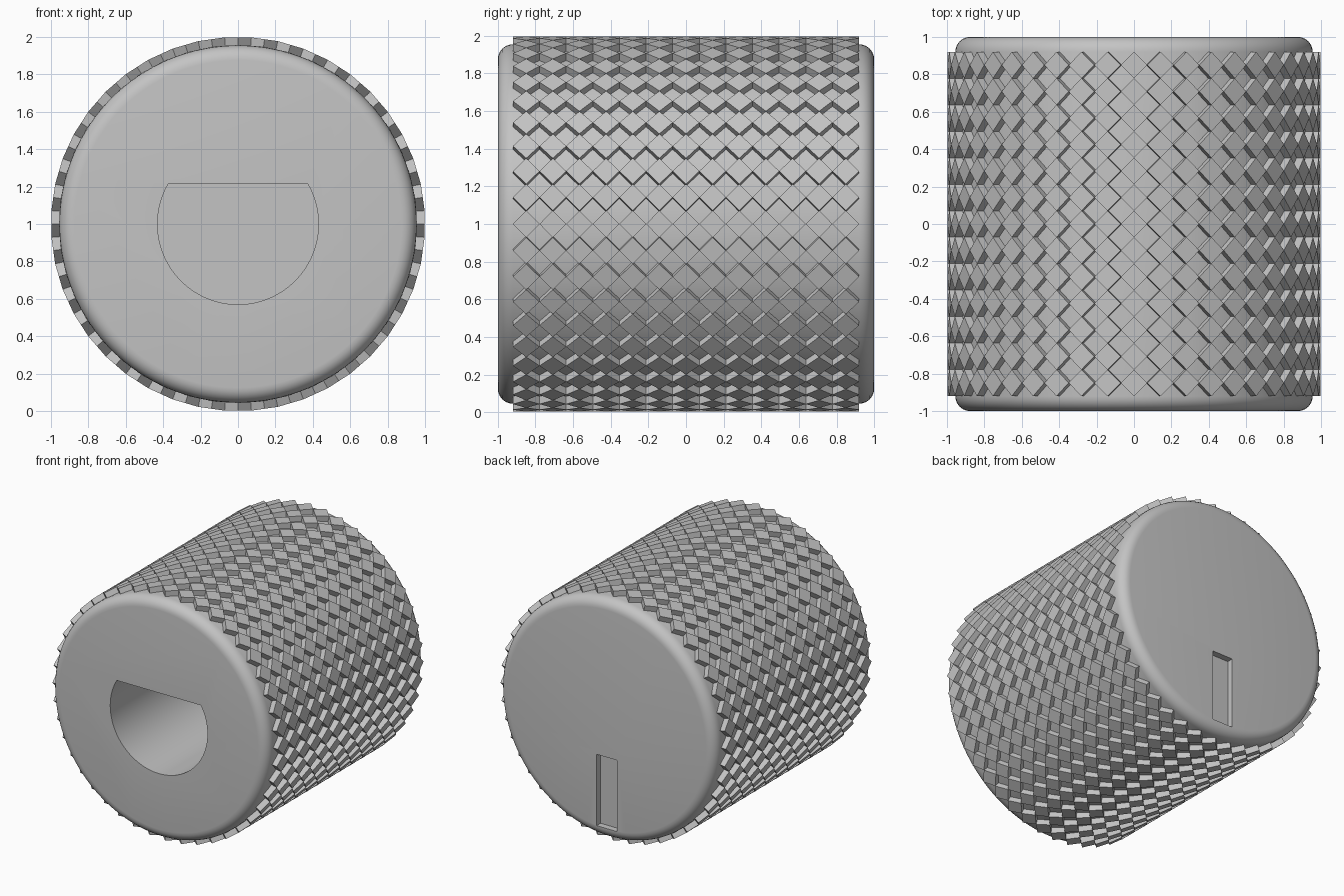
import bpy, bmesh, math
from mathutils import Matrix, Vector

default = bpy.data.objects.get("Cube")
if default:
    bpy.data.objects.remove(default, do_unlink=True)

CENTRE = Vector((0, 0, 1))
BODY_R = 0.955
KNURL_HALF = 0.92
AROUND, ALONG = 44, 13

grey = bpy.data.materials.new("satin grey")
grey.use_nodes = True
grey.diffuse_color = (0.55, 0.55, 0.55, 1)
grey.node_tree.nodes["Principled BSDF"].inputs["Base Color"].default_value = (0.55, 0.55, 0.55, 1)


def make_object(name, bm):
    bmesh.ops.recalc_face_normals(bm, faces=bm.faces)
    mesh = bpy.data.meshes.new(name)
    bm.to_mesh(mesh)
    bm.free()
    mesh.materials.append(grey)
    obj = bpy.data.objects.new(name, mesh)
    bpy.context.collection.objects.link(obj)
    return obj


def add_prism(bm, outline, direction):
    """Extrude a closed outline of points along a direction."""
    face = bm.faces.new([bm.verts.new(p) for p in outline])
    top = bmesh.ops.extrude_face_region(bm, geom=[face], use_keep_orig=True)["geom"]
    bmesh.ops.translate(bm, vec=direction,
                        verts=[v for v in top if isinstance(v, bmesh.types.BMVert)])


# Body: a cylinder lying along y with rounded rims
bm = bmesh.new()
bmesh.ops.create_cone(bm, cap_ends=True, segments=128, radius1=BODY_R, radius2=BODY_R, depth=2,
                      matrix=Matrix.Translation(CENTRE) @ Matrix.Rotation(math.pi / 2, 4, 'X'))
body = make_object("knob_body", bm)
bevel = body.modifiers.new("rounded_rims", 'BEVEL')
bevel.width = 0.08
bevel.segments = 6
bevel.limit_method = 'ANGLE'
bevel.angle_limit = math.radians(40)

# D-shaped shaft hole in the front
HOLE_R, FLAT_Z, HOLE_DEPTH = 0.43, 0.215, 1.4
start = math.pi - math.asin(FLAT_Z / HOLE_R)
sweep = math.pi + 2 * math.asin(FLAT_Z / HOLE_R)
arc = [start + sweep * i / 64 for i in range(65)]
bm = bmesh.new()
add_prism(bm, [CENTRE + Vector((HOLE_R * math.cos(a), -1.1, HOLE_R * math.sin(a))) for a in arc],
          Vector((0, HOLE_DEPTH + 0.1, 0)))
hole = make_object("shaft_hole_cutter", bm)

# Shallow pointer slot in the back
bm = bmesh.new()
add_prism(bm, [(-0.09, 0.95, 0.13), (0.09, 0.95, 0.13), (0.09, 0.95, 0.7), (-0.09, 0.95, 0.7)],
          Vector((0, 0.15, 0)))
slot = make_object("pointer_slot_cutter", bm)

for cutter in (hole, slot):
    cutter.hide_render = True
    cut = body.modifiers.new(cutter.name, 'BOOLEAN')
    cut.operation = 'DIFFERENCE'
    cut.solver = 'EXACT'
    cut.object = cutter

bpy.ops.object.select_all(action='DESELECT')
body.select_set(True)
bpy.context.view_layer.objects.active = body
for name in [m.name for m in body.modifiers]:
    bpy.ops.object.modifier_apply(modifier=name)
for cutter in (hole, slot):
    bpy.data.objects.remove(cutter, do_unlink=True)
bpy.ops.object.shade_smooth_by_angle(angle=math.radians(30))

# Knurled grip: rings of raised flat diamonds touching corner to corner
TOP = 0.9975
half_w = TOP * math.tan(math.pi / AROUND)
half_l = KNURL_HALF / ALONG
bm = bmesh.new()
for ring in range(ALONG):
    y = -KNURL_HALF + half_l * (2 * ring + 1)
    for step in range(AROUND):
        turn = Matrix.Rotation(2 * math.pi * step / AROUND, 3, 'Y')
        corners = [(half_w, y, TOP), (0, y + half_l, TOP), (-half_w, y, TOP), (0, y - half_l, TOP)]
        add_prism(bm, [CENTRE + turn @ Vector(c) for c in corners], turn @ Vector((0, 0, -0.07)))
make_object("knurled_grip", bm)
